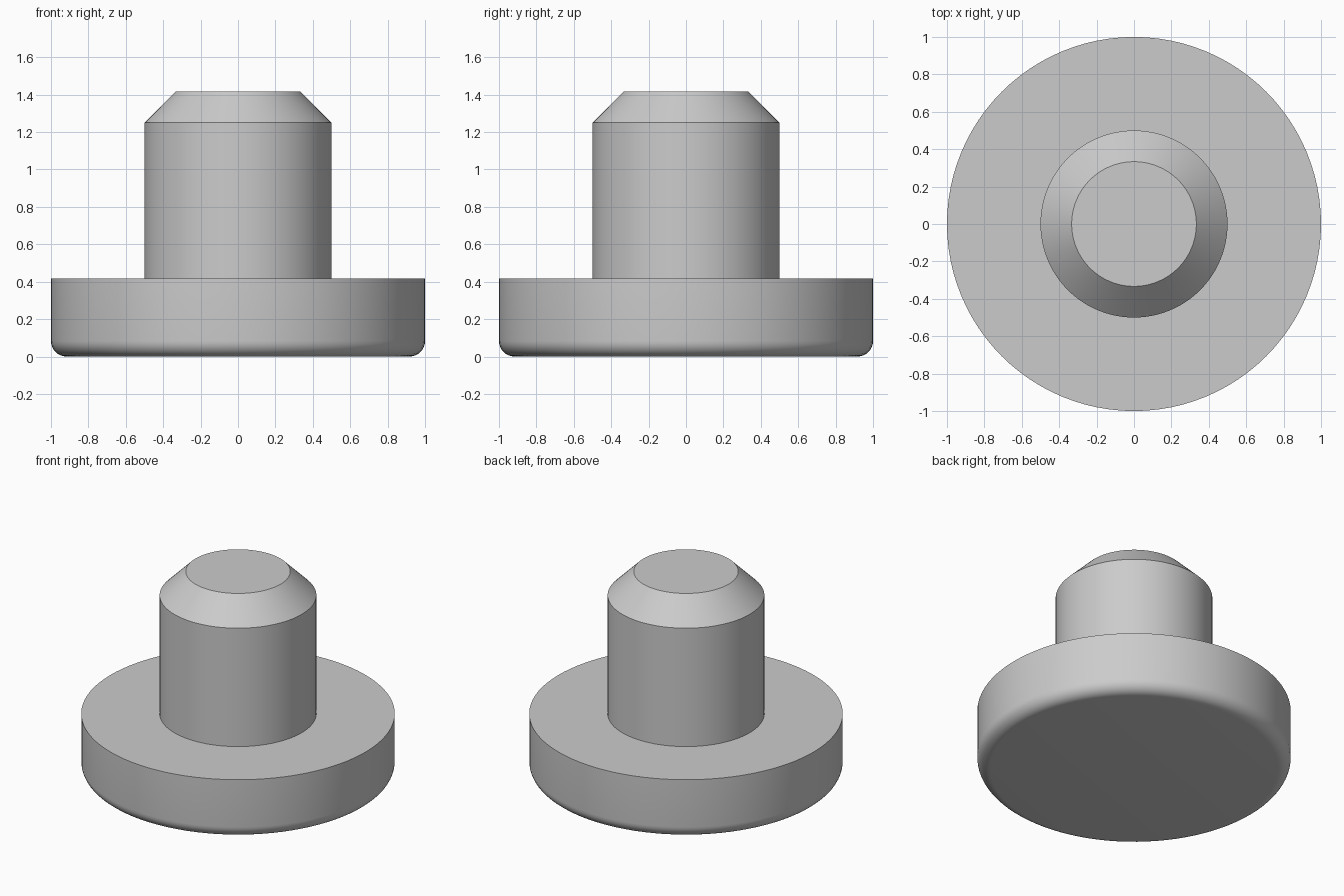
import bpy, bmesh
from math import sin, cos, pi, radians

if "Cube" in bpy.data.objects:
    bpy.data.objects.remove(bpy.data.objects["Cube"])

SEGMENTS = 96
U = 1 / 12          # design module: flange radius is 12 modules


def lathe(name, profile):
    """Revolve an (r, z) profile around z; both ends are capped flat."""
    bm = bmesh.new()
    rings = [[bm.verts.new((r * cos(2 * pi * i / SEGMENTS),
                            r * sin(2 * pi * i / SEGMENTS), z))
              for i in range(SEGMENTS)] for r, z in profile]
    for low, high in zip(rings, rings[1:]):
        for i in range(SEGMENTS):
            j = (i + 1) % SEGMENTS
            bm.faces.new((low[i], low[j], high[j], high[i]))
    bm.faces.new(rings[0][::-1])
    bm.faces.new(rings[-1])
    mesh = bpy.data.meshes.new(name)
    bm.to_mesh(mesh)
    bm.free()
    obj = bpy.data.objects.new(name, mesh)
    bpy.context.collection.objects.link(obj)
    bpy.ops.object.select_all(action='DESELECT')
    obj.select_set(True)
    bpy.context.view_layer.objects.active = obj
    bpy.ops.object.shade_smooth_by_angle(angle=radians(30))
    return obj


# Rounded lower edge of the flange
STEPS = 8
fillet = [(11 * U + U * sin(a), U - U * cos(a))
          for a in (pi / 2 * k / STEPS for k in range(STEPS + 1))]

# Flange top, shaft and chamfered tip, as one solid turned part
profile = fillet + [(12 * U, 5 * U), (6 * U, 5 * U),
                    (6 * U, 15 * U), (4 * U, 17 * U)]
lathe("flanged_pin", profile)
